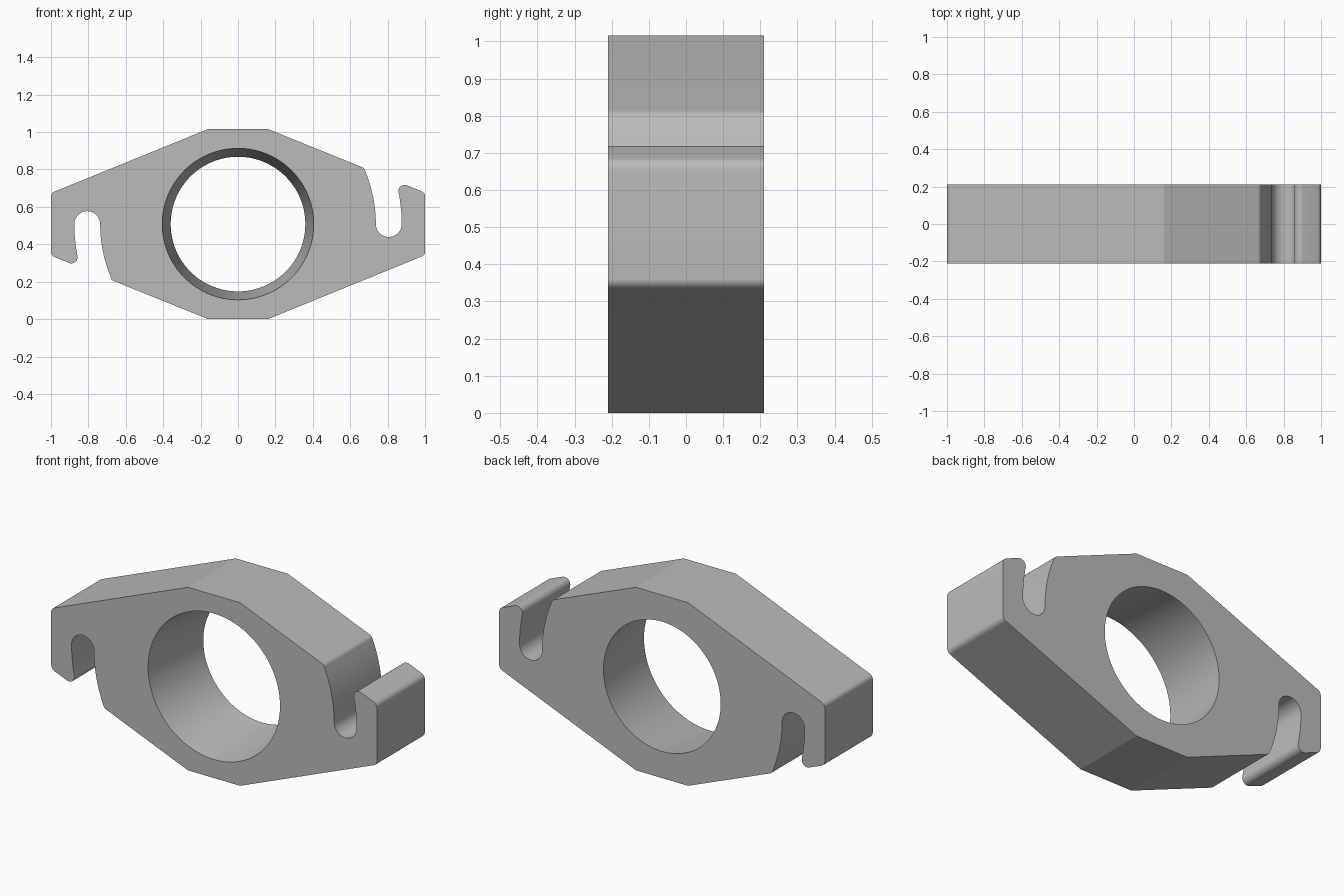
import bpy, bmesh
from math import pi, cos, sin, tan, radians, asin
from mathutils import Vector

if "Cube" in bpy.data.objects:
    bpy.data.objects.remove(bpy.data.objects["Cube"])

HALF_DEPTH = 0.21
HALF_HEIGHT = 0.508
SLOT_IN, SLOT_OUT = 0.737, 0.875        # slot walls are arcs around the bore
BORE_FRONT, BORE_BACK = 0.405, 0.36


def arc(centre, radius, start, end, steps):
    return [Vector((centre[0] + radius * cos(start + (end - start) * i / steps),
                    centre[1] + radius * sin(start + (end - start) * i / steps)))
            for i in range(steps + 1)]


def fillet(before, corner, after, length, steps=10):
    """Round a corner with a true arc that starts at the given tangent length."""
    a = (Vector(before) - Vector(corner)).normalized()
    b = (Vector(after) - Vector(corner)).normalized()
    half = a.angle(b) / 2
    centre = Vector(corner) + (a + b).normalized() * length / cos(half)
    p, q = a * length + Vector(corner) - centre, b * length + Vector(corner) - centre
    total = p.angle(q)
    return [centre + (p * sin(total * (1 - i / steps)) + q * sin(total * i / steps)) / sin(total)
            for i in range(steps + 1)]


def slope(x):
    """Height of the sloping upper edge above the bore centre."""
    return HALF_HEIGHT - 0.404 * (x - 0.16)


# Half of the outline, clockwise from the top flat to the lower slope
top = Vector((0.16, HALF_HEIGHT))
shoulder = Vector((0.674, slope(0.674)))
wall_in = arc((0, 0), SLOT_IN, asin(0.285 / SLOT_IN), 0, 14)
slot_end = arc(((SLOT_IN + SLOT_OUT) / 2, 0), (SLOT_OUT - SLOT_IN) / 2, pi, 2 * pi, 18)
wall_out = arc((0, 0), SLOT_OUT, 0, asin(0.168 / SLOT_OUT), 8)
tip = Vector((0.846, slope(0.846)))
upper, lower = Vector((1, slope(1))), Vector((1, -slope(1)))

half = [top]
half += fillet(top, shoulder, wall_in[0], 0.012, 6)
half += wall_in + slot_end[1:-1] + wall_out
half += fillet(wall_out[-1], tip, upper, 0.062, 12)
half += fillet(tip, upper, lower, 0.022, 8)
half += fillet(upper, lower, -top, 0.022, 8)
half.append(Vector((0.16, -HALF_HEIGHT)))
outline = half + [-p for p in half]     # the plate repeats after half a turn

# Plate with a tapered bore
bm = bmesh.new()


def ring(points, y):
    verts = [bm.verts.new((p.x, y, p.y + HALF_HEIGHT)) for p in points]
    edges = [bm.edges.new((verts[i - 1], verts[i])) for i in range(len(verts))]
    return verts, edges


walls = []
for y, radius in ((-HALF_DEPTH, BORE_FRONT), (HALF_DEPTH, BORE_BACK)):
    outer, outer_edges = ring(outline, y)
    bore, bore_edges = ring(arc((0, 0), radius, 0, 2 * pi, 96)[:-1], y)
    bmesh.ops.triangle_fill(bm, edges=outer_edges + bore_edges, use_beauty=True,
                            normal=(0, y, 0))
    walls.append((outer, bore))
for front, back in zip(*walls):
    for i in range(len(front)):
        bm.faces.new((front[i - 1], front[i], back[i], back[i - 1]))
bmesh.ops.recalc_face_normals(bm, faces=bm.faces)

mesh = bpy.data.meshes.new("flange_plate")
bm.to_mesh(mesh)
bm.free()
plate = bpy.data.objects.new("flange_plate", mesh)
bpy.context.collection.objects.link(plate)

# Plain grey
grey = bpy.data.materials.new("plain_grey")
grey.use_nodes = True
colour = (0.5, 0.5, 0.5, 1)
grey.diffuse_color = colour
grey.node_tree.nodes["Principled BSDF"].inputs["Base Color"].default_value = colour
mesh.materials.append(grey)

bpy.context.view_layer.objects.active = plate
plate.select_set(True)
bpy.ops.object.shade_smooth_by_angle(angle=radians(20))
